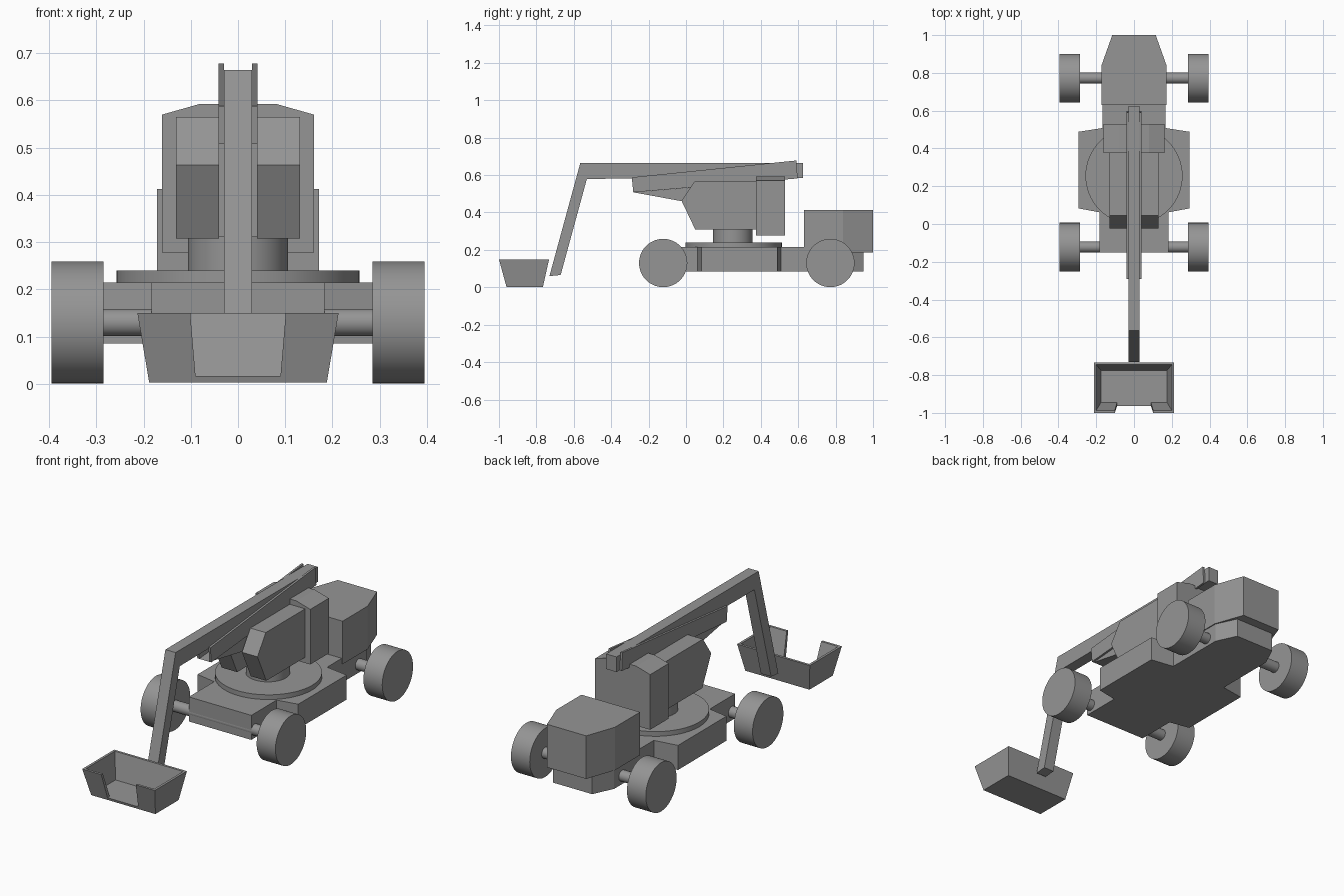
import bpy, bmesh, math
from mathutils import Matrix, Vector

if "Cube" in bpy.data.objects:
    bpy.data.objects.remove(bpy.data.objects["Cube"])

grey = bpy.data.materials.new("mid_grey")
grey.diffuse_color = (0.3, 0.3, 0.3, 1)
grey.use_nodes = True
grey.node_tree.nodes["Principled BSDF"].inputs["Base Color"].default_value = grey.diffuse_color


def finish(name, bm):
    bmesh.ops.recalc_face_normals(bm, faces=bm.faces[:])
    me = bpy.data.meshes.new(name)
    bm.to_mesh(me)
    bm.free()
    ob = bpy.data.objects.new(name, me)
    bpy.context.collection.objects.link(ob)
    me.materials.append(grey)
    return ob


def prism(name, pts, axis, lo, hi):
    """Extrude a 2D outline along an axis: 'x' takes (y, z), 'y' takes (x, z), 'z' takes (x, y)."""
    def place(p, d):
        return {'x': (d, p[0], p[1]), 'y': (p[0], d, p[1]), 'z': (p[0], p[1], d)}[axis]
    bm = bmesh.new()
    face = bm.faces.new([bm.verts.new(place(p, lo)) for p in pts])
    out = bmesh.ops.extrude_face_region(bm, geom=[face])
    verts = [g for g in out['geom'] if isinstance(g, bmesh.types.BMVert)]
    step = Vector(place((0, 0), hi - lo))
    bmesh.ops.translate(bm, verts=verts, vec=step)
    return finish(name, bm)


def cylinder(name, center, radius, depth, along_x=False, segs=64):
    bm = bmesh.new()
    m = Matrix.Translation(center)
    if along_x:
        m = m @ Matrix.Rotation(math.pi / 2, 4, 'Y')
    bmesh.ops.create_cone(bm, cap_ends=True, segments=segs, radius1=radius,
                          radius2=radius, depth=depth, matrix=m)
    ob = finish(name, bm)
    bpy.ops.object.select_all(action='DESELECT')
    ob.select_set(True)
    bpy.context.view_layer.objects.active = ob
    bpy.ops.object.shade_smooth_by_angle(angle=math.radians(35))
    return ob


def mirrored(half):
    """Close a symmetric outline from its right-hand points."""
    return half + [(-x, v) for x, v in reversed(half)]


# Chassis: narrow ends with wide outriggers in the middle
prism("chassis", mirrored([(0.183, -0.15), (0.183, 0.062), (0.295, 0.083), (0.295, 0.488),
                           (0.167, 0.508), (0.167, 0.84), (0.115, 0.95)]), 'z', 0.085, 0.215)

# Wheels and axles
for end, y in (("front", -0.122), ("rear", 0.772)):
    cylinder(end + "_axle", (0, y, 0.13), 0.029, 0.6, True, 32)
    for side, s in (("left", -1), ("right", 1)):
        cylinder(f"{end}_{side}_wheel", (s * 0.34, y, 0.13), 0.129, 0.11, True)

# Rear engine body with tapered back
prism("rear_body", mirrored([(0.172, 0.63), (0.172, 0.84), (0.115, 1.0)]), 'z', 0.185, 0.413)

# Turntable and pedestal
cylinder("turntable", (0, 0.255, 0.2275), 0.257, 0.025)
cylinder("pedestal", (0, 0.25, 0.275), 0.106, 0.075)

# Cab halves on each side of the boom, and the counterweight behind them
cab = [(-0.024, 0.463), (0.045, 0.565), (0.38, 0.565), (0.38, 0.308), (0.05, 0.308)]
for side, s in (("left", -1), ("right", 1)):
    prism(side + "_cab", cab, 'x', s * 0.04, s * 0.131)
prism("counterweight", mirrored([(0.161, 0.278), (0.161, 0.57), (0.08, 0.593)]),
      'y', 0.375, 0.53)

# Bent boom, reaching back over the counterweight and down to the bucket
prism("boom", [(0.625, 0.665), (-0.565, 0.665), (-0.73, 0.06), (-0.67, 0.066),
               (-0.53, 0.58), (0.625, 0.585)], 'x', -0.03, 0.03)

# Side plates clasping the boom, and the support wedge below
plate = [(-0.29, 0.588), (0.59, 0.678), (0.597, 0.582), (-0.282, 0.508)]
for side, s in (("left", -1), ("right", 1)):
    prism(side + "_boom_plate", plate, 'x', s * 0.03, s * 0.041)
prism("boom_support", [(-0.282, 0.508), (0.38, 0.563), (0.38, 0.42), (-0.02, 0.46)],
      'x', -0.03, 0.03)

# Bucket: flared open tray made of four rectangular rings
bm = bmesh.new()
rings = []
for w, y0, y1, z in ((0.188, -0.96, -0.765, 0.003), (0.213, -1.0, -0.732, 0.15),
                     (0.2, -0.987, -0.745, 0.15), (0.175, -0.945, -0.775, 0.016)):
    rings.append([bm.verts.new(p) for p in ((-w, y0, z), (w, y0, z), (w, y1, z), (-w, y1, z))])
bm.faces.new(rings[0])
bm.faces.new(rings[-1])
for a, b in zip(rings, rings[1:]):
    for i in range(4):
        j = (i + 1) % 4
        bm.faces.new((a[i], a[j], b[j], b[i]))
bucket = finish("bucket", bm)

# Notch in the bucket's front wall
cutter = prism("notch_cutter", mirrored([(0.09, 0.0165), (0.102, 0.16)]), 'y', -1.05, -0.93)
cutter.hide_render = True
cutter.hide_set(True)
mod = bucket.modifiers.new("notch", 'BOOLEAN')
mod.operation = 'DIFFERENCE'
mod.solver = 'EXACT'
mod.object = cutter
